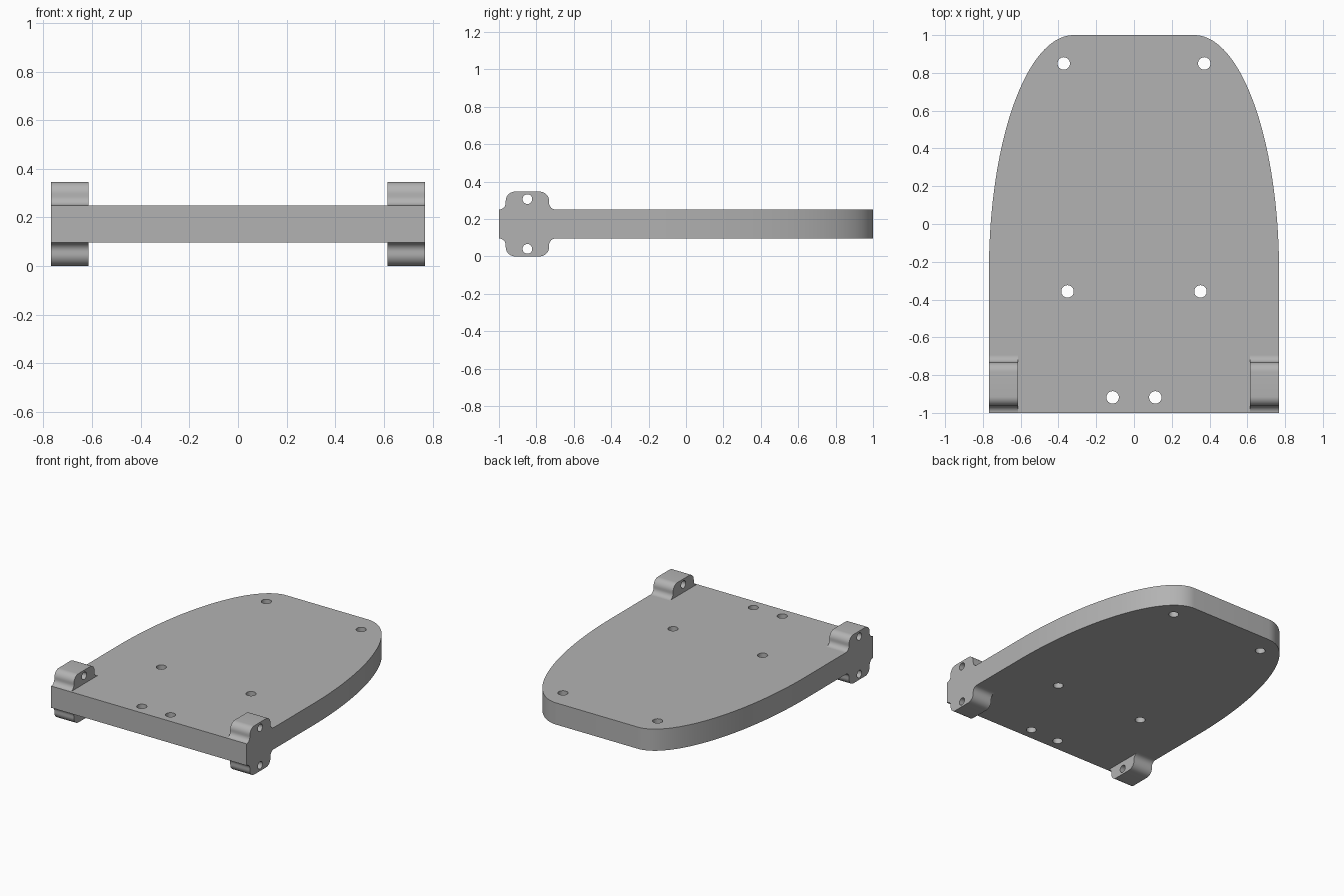
import bpy
from math import cos, sin, pi, radians
from mathutils import Matrix, Vector

if "Cube" in bpy.data.objects:
    bpy.data.objects.remove(bpy.data.objects["Cube"], do_unlink=True)

MID = 0.173          # mid height of the plate
HALF = 0.077         # half thickness of the plate
WIDTH = 0.768        # half width of the plate

grey = bpy.data.materials.new("plain grey")
grey.use_nodes = True
grey.diffuse_color = (0.45, 0.45, 0.45, 1)
grey.node_tree.nodes["Principled BSDF"].inputs["Base Color"].default_value = grey.diffuse_color


def arc(cx, cy, rx, ry, start, end, steps):
    """Points along an elliptical arc, angles in degrees."""
    angles = [radians(start + (end - start) * i / steps) for i in range(steps + 1)]
    return [(cx + rx * cos(a), cy + ry * sin(a)) for a in angles]


def circle(cx, cy, r):
    return arc(cx, cy, r, r, 0, 360, 32)[:-1]


def extrude(name, loops, depth, matrix):
    """Filled outline with holes, extruded to +-depth, as a mesh object."""
    curve = bpy.data.curves.new(name, 'CURVE')
    curve.dimensions = '2D'
    curve.fill_mode = 'BOTH'
    curve.extrude = depth
    for loop in loops:
        spline = curve.splines.new('POLY')
        spline.points.add(len(loop) - 1)
        for point, (x, y) in zip(spline.points, loop):
            point.co = (x, y, 0, 1)
        spline.use_cyclic_u = True
    obj = bpy.data.objects.new(name, curve)
    bpy.context.collection.objects.link(obj)
    bpy.ops.object.select_all(action='DESELECT')
    obj.select_set(True)
    bpy.context.view_layer.objects.active = obj
    bpy.ops.object.convert(target='MESH')
    obj = bpy.context.object
    obj.name = name
    obj.data.transform(matrix)
    obj.location.z = MID
    obj.data.materials.clear()
    obj.data.materials.append(grey)
    # Join caps to walls, then smooth the rounded walls
    bpy.ops.object.mode_set(mode='EDIT')
    bpy.ops.mesh.select_all(action='SELECT')
    bpy.ops.mesh.remove_doubles(threshold=0.0001)
    bpy.ops.mesh.normals_make_consistent(inside=False)
    bpy.ops.object.mode_set(mode='OBJECT')
    bpy.ops.object.shade_smooth_by_angle(angle=radians(30))
    return obj


# Plate: square front, elliptical sides running to a narrow flat back
side = [(WIDTH, -1)] + arc(0.32, -0.25, WIDTH - 0.32, 1.25, 0, 90, 40)
outline = side + [(-x, y) for x, y in reversed(side)]
holes = [circle(s * x, y, 0.033)
         for x, y in ((0.372, 0.85), (0.352, -0.357), (0.113, -0.918))
         for s in (-1, 1)]
extrude("plate", [outline] + holes, HALF, Matrix())

# Hinge lugs: rounded block with flared foot, mirrored across and below
FRONT, BACK, TOP = -0.964, -0.732, MID
R, FOOT = 0.05, 0.036
profile = (arc(FRONT - FOOT, HALF + FOOT, FOOT, FOOT, -90, 0, 8)
           + arc(FRONT + R, TOP - R, R, R, 180, 90, 10)
           + arc(BACK - R, TOP - R, R, R, 90, 0, 10)
           + arc(BACK + FOOT, HALF + FOOT, FOOT, FOOT, 180, 270, 8))
INNER = 0.614
# Profile axes become depth and height; extrusion runs sideways
turn = Matrix(((0, 0, 1, (WIDTH + INNER) / 2), (1, 0, 0, 0), (0, 1, 0, 0), (0, 0, 0, 1)))
lugs = extrude("hinge_lugs", [profile, circle(-0.848, 0.133, 0.026)], (WIDTH - INNER) / 2, turn)
mirror = lugs.modifiers.new("mirror", 'MIRROR')
mirror.use_axis = (True, False, True)
mirror.use_mirror_merge = False
